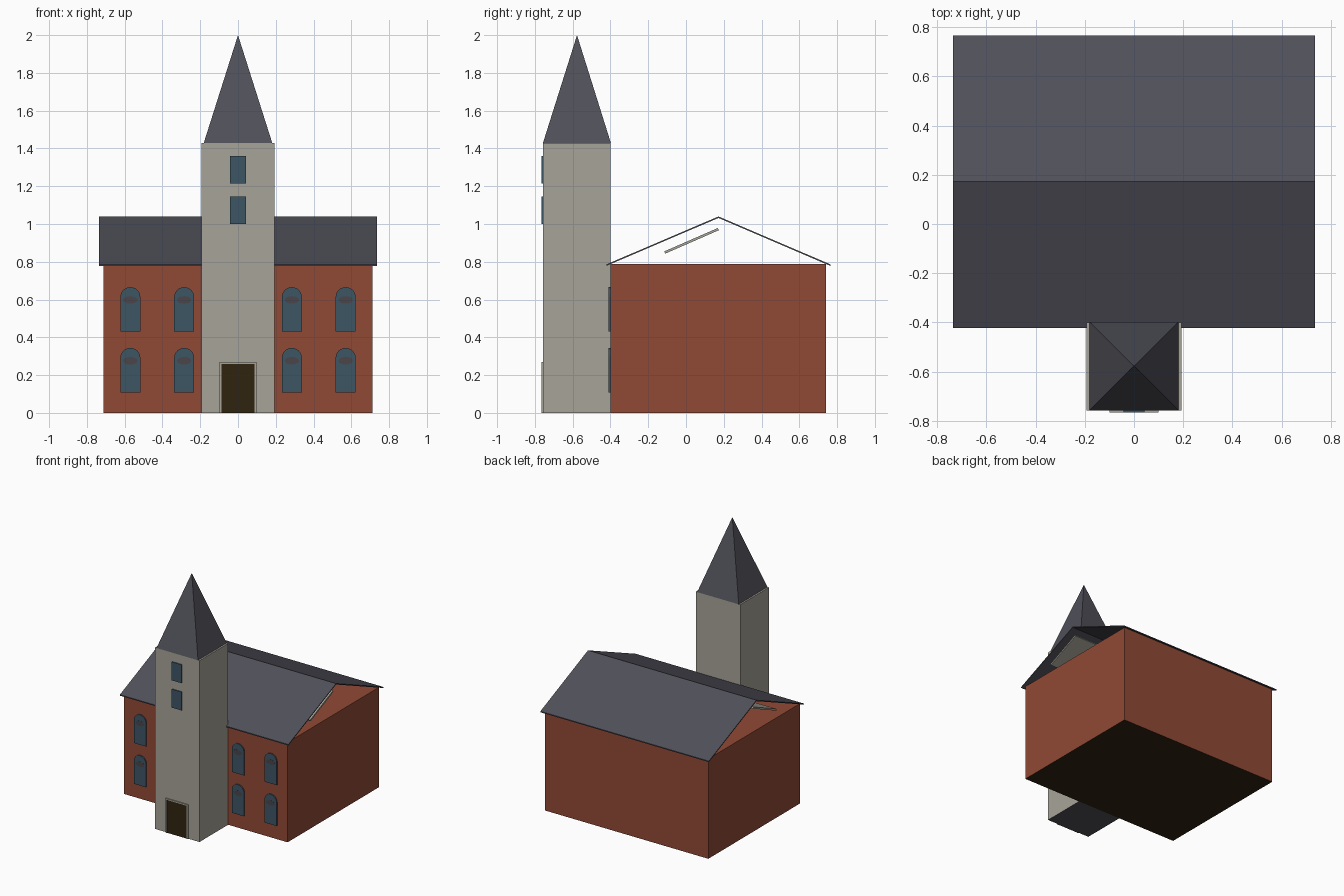
import bpy, bmesh, math

if "Cube" in bpy.data.objects:
    bpy.data.objects.remove(bpy.data.objects["Cube"], do_unlink=True)


def material(name, r, g, b):
    m = bpy.data.materials.new(name)
    m.use_nodes = True
    m.diffuse_color = (r, g, b, 1)
    m.node_tree.nodes["Principled BSDF"].inputs["Base Color"].default_value = (r, g, b, 1)
    return m


brick = material("red brick", 0.28, 0.067, 0.036)
stone = material("pale stone", 0.39, 0.37, 0.32)
slate = material("dark slate", 0.08, 0.08, 0.1)
glass = material("blue glass", 0.047, 0.092, 0.13)
wood = material("dark wood", 0.03, 0.017, 0.005)
shade = material("arch shadow", 0.068, 0.06, 0.068)


def finish(name, bm, *mats):
    bmesh.ops.recalc_face_normals(bm, faces=bm.faces)
    if len(mats) > 1:  # underside takes the second colour
        for f in bm.faces:
            f.material_index = int(f.normal.z < -0.9)
    mesh = bpy.data.meshes.new(name)
    bm.to_mesh(mesh)
    bm.free()
    for m in mats:
        mesh.materials.append(m)
    obj = bpy.data.objects.new(name, mesh)
    bpy.context.collection.objects.link(obj)
    return obj


def prism(name, points, offset, *mats):
    """Extrude a closed outline of 3D points along an offset."""
    bm = bmesh.new()
    face = bm.faces.new([bm.verts.new(p) for p in points])
    new = bmesh.ops.extrude_face_region(bm, geom=[face], use_keep_orig=True)["geom"]
    bmesh.ops.translate(bm, vec=offset, verts=[v for v in new if isinstance(v, bmesh.types.BMVert)])
    return finish(name, bm, *mats)


def box(name, x0, x1, y0, y1, z0, z1, *mats):
    return prism(name, [(x0, y0, z0), (x1, y0, z0), (x1, y1, z0), (x0, y1, z0)],
                 (0, 0, z1 - z0), *mats)


def side_prism(name, half_width, outline, mat):
    return prism(name, [(-half_width, y, z) for y, z in outline], (2 * half_width, 0, 0), mat)


# Hall with its flat top, folded roof sheet and loose sloping panel under it
box("hall", -0.713, 0.713, -0.4, 0.74, 0, 0.788, brick, wood)
side_prism("hall_roof", 0.735, [(-0.422, 0.778), (0.172, 1.032), (0.765, 0.778),
                                (0.765, 0.786), (0.172, 1.04), (-0.422, 0.786)], slate)
side_prism("attic_panel", 0.71, [(-0.115, 0.855), (-0.11, 0.843), (0.174, 0.967), (0.169, 0.979)], stone)

# Tower and spire
box("tower", -0.194, 0.194, -0.757, -0.4, 0, 1.43, stone, slate)
bm = bmesh.new()
base = [bm.verts.new(p + (1.43,)) for p in
        [(-0.181, -0.757), (0.181, -0.757), (0.181, -0.398), (-0.181, -0.398)]]
tip = bm.verts.new((0, -0.577, 2))
bm.faces.new(base)
for i in range(4):
    bm.faces.new((base[i - 1], base[i], tip))
finish("spire", bm, slate)

# Tower windows
for i, z in enumerate((1.0, 1.215)):
    box(f"tower_window_{i + 1}", -0.043, 0.043, -0.765, -0.757, z, z + 0.145, glass)

# Door with its frame
box("door", -0.087, 0.087, -0.762, -0.757, 0, 0.26, wood)
for side in (-1, 1):
    x = side * 0.093
    box("door_jamb", x - 0.006, x + 0.006, -0.765, -0.757, 0, 0.26, stone)
box("door_lintel", -0.099, 0.099, -0.765, -0.757, 0.26, 0.27, stone)

# Arched hall windows, each with a dim band across the arch springing
for x in (-0.57, -0.285, 0.285, 0.57):
    for z in (0.108, 0.43):
        spring = z + 0.183
        arch = [(x + 0.053 * math.cos(a), -0.4, spring + 0.053 * math.sin(a))
                for a in [math.pi * i / 12 for i in range(13)]]
        prism("hall_window", [(x - 0.053, -0.4, z), (x + 0.053, -0.4, z)] + arch,
              (0, -0.009, 0), glass)
        band = [(x + 0.038 * math.cos(a), -0.409, spring - 0.015 + 0.02 * math.sin(a))
                for a in [math.tau * i / 16 for i in range(16)]]
        prism("window_band", band, (0, -0.001, 0), shade)
